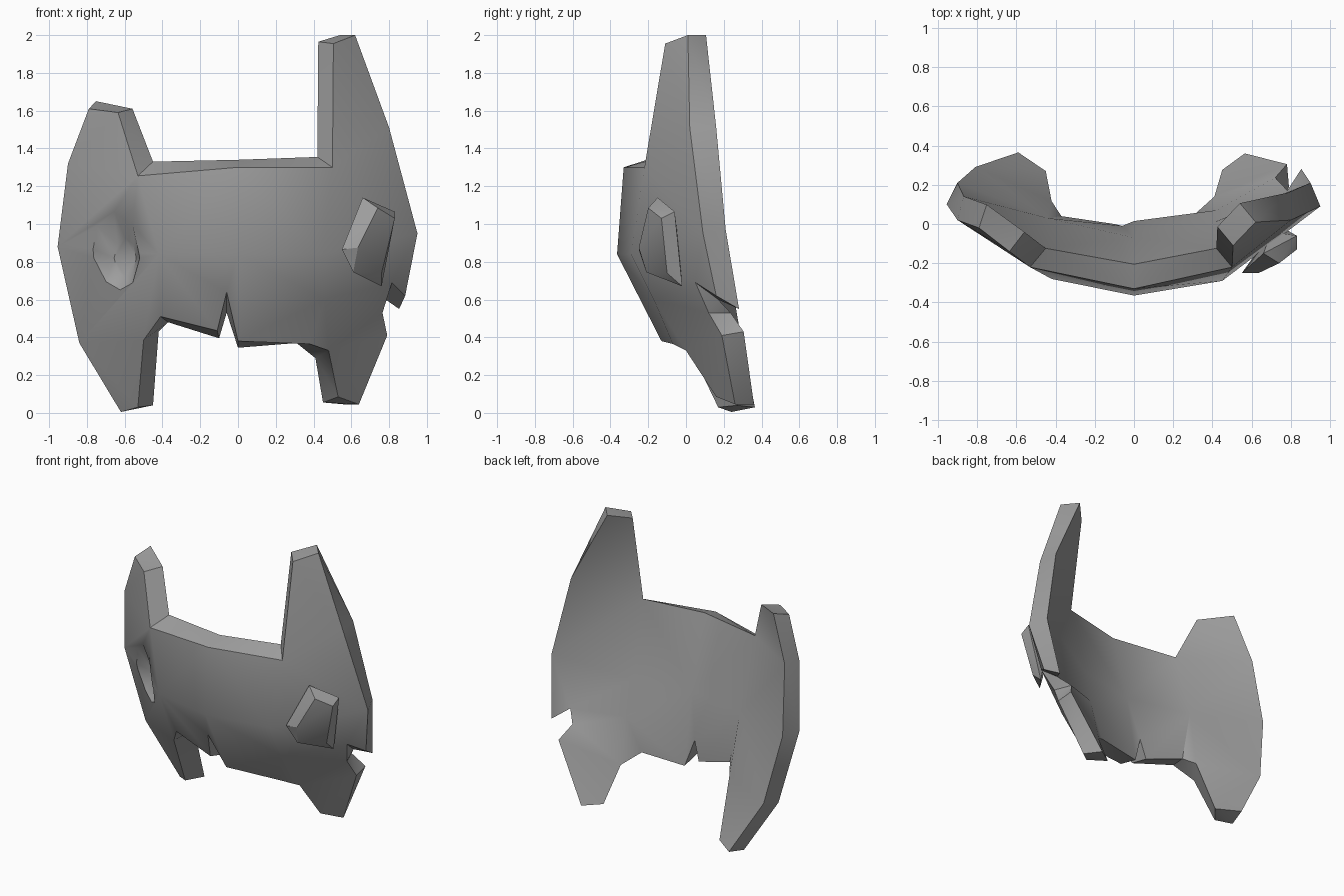
import bpy, bmesh, math
from mathutils import Vector, Matrix

if "Cube" in bpy.data.objects:
    bpy.data.objects.remove(bpy.data.objects["Cube"])

grey = bpy.data.materials.new("plain grey")
grey.diffuse_color = (0.34, 0.34, 0.34, 1)
grey.use_nodes = True
grey.node_tree.nodes["Principled BSDF"].inputs["Base Color"].default_value = grey.diffuse_color


def add_object(name, bm):
    bmesh.ops.recalc_face_normals(bm, faces=bm.faces[:])
    mesh = bpy.data.meshes.new(name)
    bm.to_mesh(mesh)
    bm.free()
    mesh.materials.append(grey)
    ob = bpy.data.objects.new(name, mesh)
    bpy.context.collection.objects.link(ob)
    return ob


def smooth(ob, angle):
    bpy.ops.object.select_all(action='DESELECT')
    ob.select_set(True)
    bpy.context.view_layer.objects.active = ob
    bpy.ops.object.shade_smooth_by_angle(angle=math.radians(angle))


# Front skin of the broken mask: x, y, z and the height change of its back rim
front = [
    (-.79, -.02, 1.61, .04), (-.635, -.14, 1.59, .02), (-.53, -.22, 1.255, .075),
    (0, -.33, 1.30, .04), (.50, -.22, 1.30, .055), (.505, -.11, 1.955, .01),
    (.62, .01, 2.0, 0), (.80, .02, 1.51, 0), (.95, .09, .95, .02),
    (.885, .16, .62, -.07), (.815, .05, .69, -.09), (.765, .12, .53, 0),
    (.79, .19, .41, .02), (.64, .26, .045, 0), (.53, .16, .085, -.03),
    (.48, 0, .33, -.04), (.38, -.07, .365, 0), (0, -.13, .38, -.035),
    (-.06, -.25, .64, -.05), (-.11, -.15, .435, -.04), (-.41, -.10, .51, -.03),
    (-.50, 0, .385, .045), (-.53, .17, .03, .01), (-.62, .24, .005, .02),
    (-.84, .17, .37, .03), (-.955, .10, .88, 0), (-.90, .02, 1.32, .02),
    (0, -.365, .84, 0), (.45, -.29, .84, 0), (-.42, -.28, .84, 0),
    (.46, -.17, .60, 0)]
# The inner side is flatter than the front, so these points go further back
inner = {7: (.785, .16, 1.51), 8: (.90, .21, .97), 12: (.78, .305, .43),
         15: (.41, .14, .29), 16: (.31, .05, .37), 18: (-.06, -.01, .53),
         19: (-.10, 0, .395), 20: (-.37, .04, .48), 22: (-.45, .27, .04),
         23: (-.59, .365, .03), 25: (-.90, .21, .87), 27: (0, -.07, .84),
         28: (.41, .01, .84), 29: (-.44, .03, .84), 30: (.42, .07, .60)}
patches = [
    (0, 26, 2, 1), (26, 25, 29, 2), (25, 24, 29), (24, 21, 29),
    (24, 23, 22, 21), (21, 20, 29), (29, 20, 19), (29, 19, 18), (29, 18, 27),
    (2, 29, 27, 3), (3, 27, 28, 4), (27, 18, 17), (27, 17, 30, 28),
    (30, 17, 16), (30, 16, 15), (4, 28, 8, 7), (5, 4, 7, 6), (28, 30, 10, 8),
    (10, 9, 8), (30, 15, 11, 10), (15, 14, 13, 12), (15, 12, 11)]
RIM = 27  # the first points run around the edge


def back_point(i):
    if i in inner:
        return inner[i]
    x, y, z, dz = front[i]
    a = abs(x)
    inward = .08 * min(1, a / .45) * (1 - .6 * min(1, max(0, (a - .62) / .2)))
    dx = -math.copysign(inward, x)
    return (x + dx, y + math.sqrt(.125 ** 2 - dx * dx) + (.02 if z < .6 and a < .55 else 0), z + dz)


# Curved plate with ears, legs and a cracked lower edge
bm = bmesh.new()
fv = [bm.verts.new(p[:3]) for p in front]
bv = [bm.verts.new(back_point(i)) for i in range(len(front))]
for p in patches:
    bm.faces.new([fv[i] for i in p])
    bm.faces.new([bv[i] for i in reversed(p)])
for i in range(RIM):
    j = (i + 1) % RIM
    bm.faces.new((fv[i], fv[j], bv[j], bv[i]))
bmesh.ops.triangulate(bm, faces=[f for f in bm.faces if len(f.verts) > 3])
plate = add_object("mask_plate", bm)

# Tapered eight-sided cutter for the empty eye socket
bm = bmesh.new()
bmesh.ops.create_cone(bm, cap_ends=True, segments=8, radius1=.205, radius2=.065, depth=.17)
inward = Vector((.55, .83, 0)).normalized()
across = Vector((0, 0, 1)).cross(inward)
turn = Matrix((across, Vector((0, 0, -1)), inward)).transposed().to_4x4()
bmesh.ops.transform(bm, verts=bm.verts[:], matrix=Matrix.Translation(
    Vector((-.655, -.12, .82)) + inward * .02) @ turn @ Matrix.Diagonal((1.08, 1.6, 1, 1)))
cutter = add_object("eye_socket_cutter", bm)
cutter.hide_render = True
cutter.hide_viewport = True
cut = plate.modifiers.new("eye socket", 'BOOLEAN')
cut.operation = 'DIFFERENCE'
cut.solver = 'EXACT'
cut.object = cutter

# Bake the cut, then smooth the broad surfaces only
deps = bpy.context.evaluated_depsgraph_get()
baked = bpy.data.meshes.new_from_object(plate.evaluated_get(deps))
plate.modifiers.clear()
plate.data = baked
bpy.data.objects.remove(cutter)
smooth(plate, 42)

# Raised faceted eye block
bm = bmesh.new()
for p in [(.55, -.25, .865), (.635, -.25, .875), (.74, -.20, 1.085), (.66, -.15, 1.14),
          (.83, -.06, 1.065), (.83, -.13, 1.03), (.76, -.10, .74), (.76, -.02, .67),
          (.61, -.21, .745), (.70, -.04, .90)]:
    bm.verts.new(p)
hull = bmesh.ops.convex_hull(bm, input=bm.verts[:])
bmesh.ops.delete(bm, geom=[v for v in hull["geom_interior"] if isinstance(v, bmesh.types.BMVert)], context='VERTS')
block = add_object("eye_block", bm)
smooth(block, 25)
